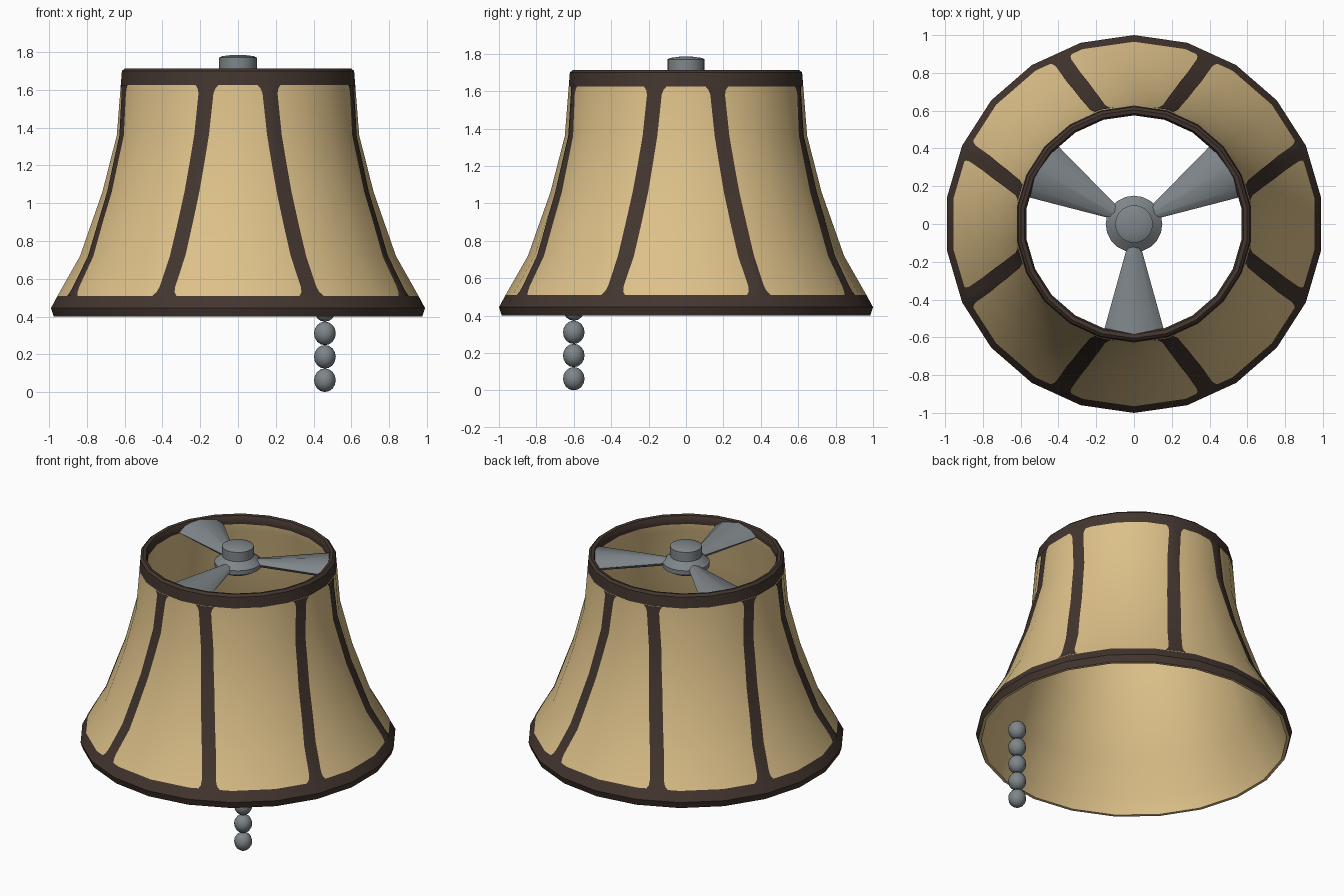
import bpy, bmesh, math
from mathutils import Vector, Matrix

if "Cube" in bpy.data.objects:
    bpy.data.objects.remove(bpy.data.objects["Cube"])

SIDES = 22
STEP = 2 * math.pi / SIDES


def material(name, rgb):
    m = bpy.data.materials.new(name)
    m.diffuse_color = (*rgb, 1)
    m.use_nodes = True
    m.node_tree.nodes["Principled BSDF"].inputs["Base Color"].default_value = m.diffuse_color
    return m


TAN = material("tan fabric", (0.72, 0.53, 0.25))
BROWN = material("dark brown trim", (0.056, 0.036, 0.028))
STEEL = material("grey steel", (0.21, 0.235, 0.25))


def make(name, bm, mats, angle=40):
    me = bpy.data.meshes.new(name)
    bm.to_mesh(me)
    bm.free()
    for m in mats:
        me.materials.append(m)
    ob = bpy.data.objects.new(name, me)
    bpy.context.collection.objects.link(ob)
    bpy.ops.object.select_all(action='DESELECT')
    ob.select_set(True)
    bpy.context.view_layer.objects.active = ob
    bpy.ops.object.shade_smooth_by_angle(angle=math.radians(angle))
    return ob


def lathe(bm, profile, sides, closed, mats=None):
    """Spin (r, z) points; closed joins last to first, else ends are capped."""
    rings = []
    for r, z in profile:
        rings.append([bm.verts.new((r * math.cos(math.pi / 2 + j * 2 * math.pi / sides),
                                    r * math.sin(math.pi / 2 + j * 2 * math.pi / sides), z))
                      for j in range(sides)])
    n = len(rings)
    for i in range(n if closed else n - 1):
        a, b = rings[i], rings[(i + 1) % n]
        for j in range(sides):
            k = (j + 1) % sides
            f = bm.faces.new((a[j], a[k], b[k], b[j]))
            f.material_index = mats[i] if mats else 0
    if not closed:
        bm.faces.new(rings[0])
        bm.faces.new(rings[-1])
    bmesh.ops.recalc_face_normals(bm, faces=bm.faces)


# Bell shade: outer wall going up, rolled top rim, inner wall going down
outer = [(0.985, 0.40), (1.0, 0.445), (0.965, 0.51), (0.845, 0.72), (0.725, 1.06),
         (0.648, 1.36), (0.627, 1.625)]
rim = [(0.621, 1.70), (0.605, 1.714), (0.585, 1.71), (0.575, 1.69), (0.575, 1.655)]
inner = [(0.59, 1.60), (0.625, 1.36), (0.70, 1.06), (0.82, 0.72), (0.935, 0.51), (0.965, 0.40)]
mats = [1, 1, 0, 0, 0, 0] + [1] * 5 + [0] * 7
bm = bmesh.new()
lathe(bm, outer + rim + inner, SIDES, True, mats)
make("shade", bm, [TAN, BROWN])


# Painted ribs: thin plates following the faceted outer wall
def wall_point(angle, z, lift):
    for (r0, z0), (r1, z1) in zip(outer, outer[1:]):
        if z0 <= z <= z1 + 1e-6:
            r = r0 + (r1 - r0) * (z - z0) / (z1 - z0)
            break
    local = ((angle - math.pi / 2) % STEP) - STEP / 2
    d = r * math.cos(STEP / 2) / math.cos(local) + lift
    return Vector((d * math.cos(angle), d * math.sin(angle), z)), r


RIB_ROWS = [(0.51, 0.14), (0.53, 0.105), (0.56, 0.09), (0.72, 0.09), (0.89, 0.088), (1.06, 0.086),
            (1.21, 0.084), (1.36, 0.082), (1.58, 0.082), (1.605, 0.095), (1.625, 0.125)]
COLS = 6
bm = bmesh.new()
for q in range(4):
    for side in (-1, 1):
        rows = []
        for z, width in RIB_ROWS:
            mid = q * math.pi / 2 + side * math.radians(24 - 7.8 * (z - 0.51))
            r = wall_point(mid, z, 0)[1]
            rows.append([bm.verts.new(wall_point(mid + (c / COLS - 0.5) * width / r, z, 0.004)[0])
                         for c in range(COLS + 1)])
        for a, b in zip(rows, rows[1:]):
            for c in range(COLS):
                bm.faces.new((a[c], a[c + 1], b[c + 1], b[c]))
make("shade_ribs", bm, [BROWN])

# Hub with finial knob
bm = bmesh.new()
lathe(bm, [(0.09, 1.60), (0.15, 1.635), (0.15, 1.665), (0.10, 1.705), (0.10, 1.77),
           (0.085, 1.778), (0.03, 1.785)], 20, False)
make("hub", bm, [STEEL])

# Three flattened, flaring spokes from hub to top rim
bm = bmesh.new()
for deg in (-90, 30, 150):
    turn = Matrix.Rotation(math.radians(deg), 4, 'Z')
    ends = []
    for x, w, h in ((0.08, 0.025, 0.025), (0.585, 0.165, 0.048)):
        ends.append([bm.verts.new(turn @ Vector((x, w * math.cos(k * math.pi / 4),
                                                 1.66 + h * math.sin(k * math.pi / 4))))
                     for k in range(8)])
    for k in range(8):
        n = (k + 1) % 8
        bm.faces.new((ends[0][k], ends[0][n], ends[1][n], ends[1][k]))
    for e in ends:
        bm.faces.new(e)
bmesh.ops.recalc_face_normals(bm, faces=bm.faces)
make("spokes", bm, [STEEL])

# Beaded pull chain
bm = bmesh.new()
for i in range(5):
    bmesh.ops.create_uvsphere(bm, u_segments=12, v_segments=8, radius=0.06,
                              matrix=Matrix.Translation((0.46, -0.6, 0.063 + i * 0.124))
                              @ Matrix.Diagonal((0.96, 0.96, 1.04, 1)))
make("pull_chain", bm, [STEEL], 60)
